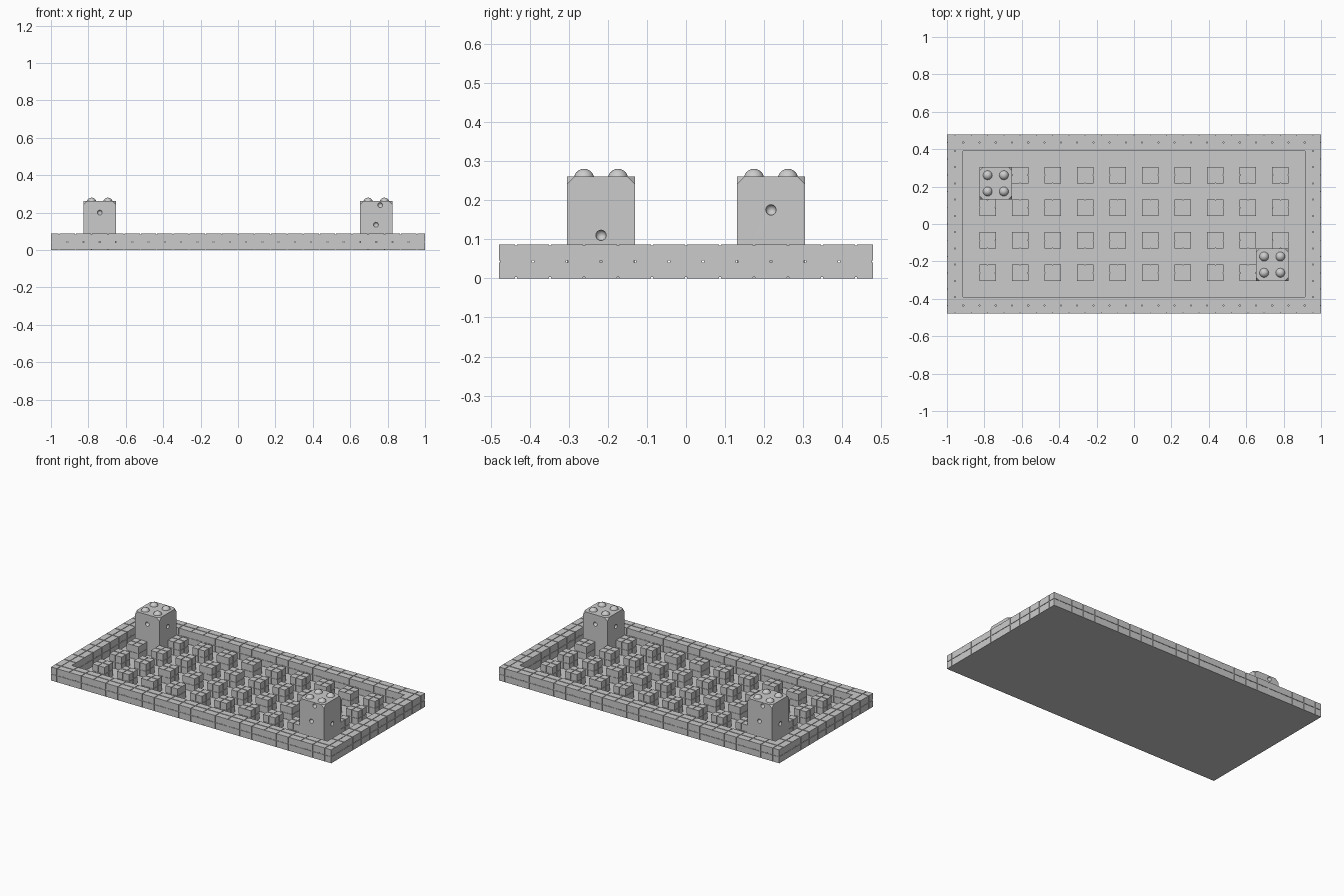
import bpy, bmesh, math
from itertools import product
from mathutils import Matrix, Vector

if "Cube" in bpy.data.objects:
    bpy.data.objects.remove(bpy.data.objects["Cube"])

U = 2 / 23            # grid cell
NX, NY = 23, 11


def finish(bm, name):
    mesh = bpy.data.meshes.new(name)
    bm.to_mesh(mesh)
    bm.free()
    ob = bpy.data.objects.new(name, mesh)
    bpy.context.collection.objects.link(ob)
    return ob


# one cube block with a shallow cross groove on each face
def grooved_block():
    h, d, g = U / 2, 0.003, 0.0025
    c = [-h, -h + d, -g, g, h - d, h]

    def solid(v):
        if min(v) < 0 or max(v) > 4:
            return False
        outer = any(i in (0, 4) for i in v)
        return not (outer and 2 in v)

    bm = bmesh.new()
    for v in product(range(5), repeat=3):
        if not solid(v):
            continue
        for ax, s in product(range(3), (-1, 1)):
            n = list(v)
            n[ax] += s
            if solid(n):
                continue
            a, b = (ax + 1) % 3, (ax + 2) % 3
            loop = [(0, 0), (1, 0), (1, 1), (0, 1)]
            if s < 0:
                loop.reverse()
            pts = []
            for i, j in loop:
                p = list(v)
                p[ax] += (s > 0)
                p[a] += i
                p[b] += j
                pts.append(bm.verts.new([c[q] for q in p]))
            bm.faces.new(pts)
    bmesh.ops.remove_doubles(bm, verts=bm.verts, dist=1e-5)
    bmesh.ops.dissolve_limit(bm, angle_limit=0.02, verts=bm.verts, edges=bm.edges)
    mesh = bpy.data.meshes.new("block")
    bm.to_mesh(mesh)
    bm.free()
    return mesh


def place_blocks(name, cells, block):
    bm = bmesh.new()
    for i, j in cells:
        start = len(bm.verts)
        bm.from_mesh(block)
        bm.verts.ensure_lookup_table()
        offset = Vector(((i - (NX - 1) / 2) * U, (j - (NY - 1) / 2) * U, U / 2))
        bmesh.ops.translate(bm, verts=bm.verts[start:], vec=offset)
    return finish(bm, name)


block = grooved_block()
cells = list(product(range(NX), range(NY)))

# border wall
place_blocks("border_wall", [(i, j) for i, j in cells
                             if i in (0, NX - 1) or j in (0, NY - 1)], block)

# inner pillars, leaving out the two cells under the towers
place_blocks("inner_pillars", [(i, j) for i, j in cells
             if i % 2 == 0 and j % 2 == 0 and 0 < i < NX - 1 and 0 < j < NY - 1
             and (i, j) not in ((2, 8), (20, 2))], block)
bpy.data.meshes.remove(block)

# flat floor
bm = bmesh.new()
bmesh.ops.create_grid(bm, x_segments=1, y_segments=1, size=1,
                      matrix=Matrix.Diagonal((1, NY / NX, 1, 1)))
finish(bm, "floor")

# tower body with clipped top corners
H = 3 * U
bm = bmesh.new()
bmesh.ops.create_cube(bm, size=1, matrix=Matrix.Translation((0, 0, H / 2))
                      @ Matrix.Diagonal((2 * U, 2 * U, H, 1)))
bmesh.ops.bevel(bm, geom=[v for v in bm.verts if v.co.z > U], offset=0.02,
                segments=1, affect='VERTICES')
tower = finish(bm, "tower_right")

# round dents in the sides
bm = bmesh.new()
for p in [(U, 0, 0.11), (-U, 0, 0.175), (0, U, 0.2),
          (-0.002, -U, 0.135), (0.021, -U, 0.24)]:
    bmesh.ops.create_uvsphere(bm, u_segments=16, v_segments=8, radius=0.0135,
                              matrix=Matrix.Translation(p))
cutter = finish(bm, "dent_cutter")
cutter.hide_render = True
mod = tower.modifiers.new("dents", 'BOOLEAN')
mod.operation = 'DIFFERENCE'
mod.solver = 'EXACT'
mod.object = cutter
bpy.context.view_layer.objects.active = tower
bpy.ops.object.modifier_apply(modifier=mod.name)
bpy.data.objects.remove(cutter)

# four domes on the tower top
bm = bmesh.new()
for sx, sy in product((-1, 1), repeat=2):
    bmesh.ops.create_uvsphere(bm, u_segments=16, v_segments=10, radius=0.026,
                              matrix=Matrix.Translation((sx * U / 2, sy * U / 2, 0.254)))
bmesh.ops.bisect_plane(bm, geom=bm.verts[:] + bm.edges[:] + bm.faces[:],
                       plane_co=(0, 0, H - 0.001), plane_no=(0, 0, 1), clear_inner=True)
domes = finish(bm, "tower_domes_right")

for ob in (tower, domes):
    bpy.ops.object.select_all(action='DESELECT')
    ob.select_set(True)
    bpy.context.view_layer.objects.active = ob
    bpy.ops.object.shade_smooth_by_angle(angle=math.radians(35))

# both towers, the second turned half around
for ob in (tower, domes):
    twin = ob.copy()
    twin.name = ob.name.replace("right", "left")
    bpy.context.collection.objects.link(twin)
    ob.location = (8.5 * U, -2.5 * U, 0)
    twin.location = (-8.5 * U, 2.5 * U, 0)
    twin.rotation_euler.z = math.pi
